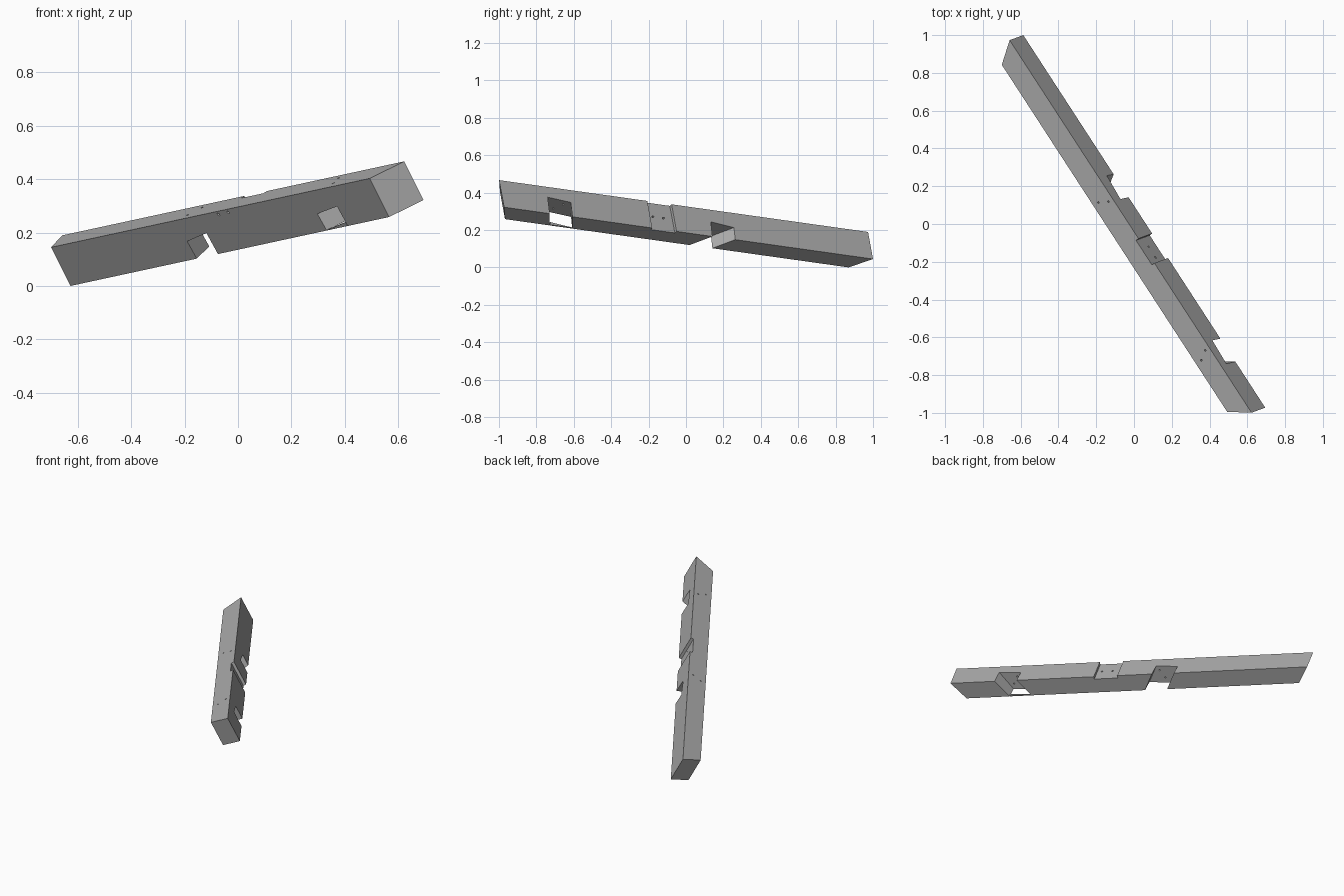
import bpy, bmesh
from mathutils import Matrix, Vector

old = bpy.data.objects.get("Cube")
if old:
    bpy.data.objects.remove(old, do_unlink=True)

grey = bpy.data.materials.new("plain_grey")
grey.use_nodes = True
grey.diffuse_color = (0.42, 0.42, 0.42, 1)
grey.node_tree.nodes["Principled BSDF"].inputs["Base Color"].default_value = (0.42, 0.42, 0.42, 1)

HALF_W, HALF_H = 0.0595, 0.082   # half thickness and half height of the beam


def finish(name, bm):
    bmesh.ops.recalc_face_normals(bm, faces=bm.faces)
    mesh = bpy.data.meshes.new(name)
    bm.to_mesh(mesh)
    bm.free()
    mesh.materials.append(grey)
    obj = bpy.data.objects.new(name, mesh)
    bpy.context.collection.objects.link(obj)
    return obj


def block(name, shape):
    """Cube whose corners (each -1 or 1) are moved by the rule shape(x, y, z)."""
    bm = bmesh.new()
    bmesh.ops.create_cube(bm, size=2)
    for v in bm.verts:
        v.co = shape(*v.co)
    return finish(name, bm)


def notch(name, centre, skew, depth, rise_x, rise_y):
    """Slanted half-lap cutter that opens at the underside."""
    def shape(x, y, z):
        floor = -HALF_H + depth + rise_x * x + rise_y * y
        return (centre + 0.073 * x + skew * 0.08 * y - 0.005 * z,
                0.08 * y, floor if z > 0 else -0.13)
    return block(name, shape)


def drill(name, start, end, radius=0.005):
    a, b = Vector(start), Vector(end)
    axis = b - a
    turn = axis.to_track_quat('Z', 'Y').to_matrix().to_4x4()
    bm = bmesh.new()
    bmesh.ops.create_cone(bm, cap_ends=True, segments=12, radius1=radius, radius2=radius,
                          depth=axis.length * 1.5,
                          matrix=Matrix.Translation((a + b) / 2) @ turn)
    return finish(name, bm)


# Beam with mitred ends
beam = block("beam", lambda x, y, z: (x * (1.1435 + 0.0405 * y), HALF_W * y, HALF_H * z))

# Two slanted half laps below, one shallow housing on the back face
cutters = [
    notch("centre_lap_cutter", -0.192, -0.6, 0.082, 0.008, 0.0),
    notch("end_lap_cutter", 0.78, 0.62, 0.086, 0.006, 0.011),
    block("housing_cutter", lambda x, y, z: (0.155 + 0.078 * x, HALF_W + 0.018 * y, 0.12 * z)),
]

# Screw holes: down into the laps, and obliquely through the housing
for x, y in ((-0.205, -0.024), (-0.177, 0.029), (0.769, 0.03), (0.80, -0.022)):
    cutters.append(drill("lap_drill", (x, y, 0.1), (x, y, -0.03)))
for x in (0.134, 0.202):
    cutters.append(drill("housing_drill", (x, 0.0415, 0.0), (x - 0.089, -HALF_W, 0.069)))

for cutter in cutters:
    cutter.hide_render = True
    mod = beam.modifiers.new(cutter.name, 'BOOLEAN')
    mod.operation = 'DIFFERENCE'
    mod.solver = 'EXACT'
    mod.object = cutter

# Bake the cuts, then drop the cutters
bpy.context.view_layer.update()
evaluated = beam.evaluated_get(bpy.context.evaluated_depsgraph_get())
cut_mesh = bpy.data.meshes.new_from_object(evaluated)
beam.modifiers.clear()
beam.data = cut_mesh
for cutter in cutters:
    bpy.data.objects.remove(cutter, do_unlink=True)
cut_mesh.materials.clear()
cut_mesh.materials.append(grey)
for poly in cut_mesh.polygons:
    poly.material_index = 0

# Thin sliver of wood left along the lower front edge of the end lap
sliver = block("lap_sliver", lambda x, y, z: (
    0.741 + 0.074 * x, -HALF_W + 0.004 * (y + 1),
    -HALF_H + (z + 1) / 2 * (0.001 + 0.0075 * (x + 1))))

# Tilt everything into its leaning pose
along = Vector((0.541, -0.833, 0.117)).normalized()
up = along.cross(Vector((0.717, 0.532, 0.457))).normalized()
across = up.cross(along)
pose = Matrix.Translation((-0.0245, -0.031, 0.229)) @ Matrix((along, across, up)).transposed().to_4x4()
for obj in (beam, sliver):
    obj.data.transform(pose)
